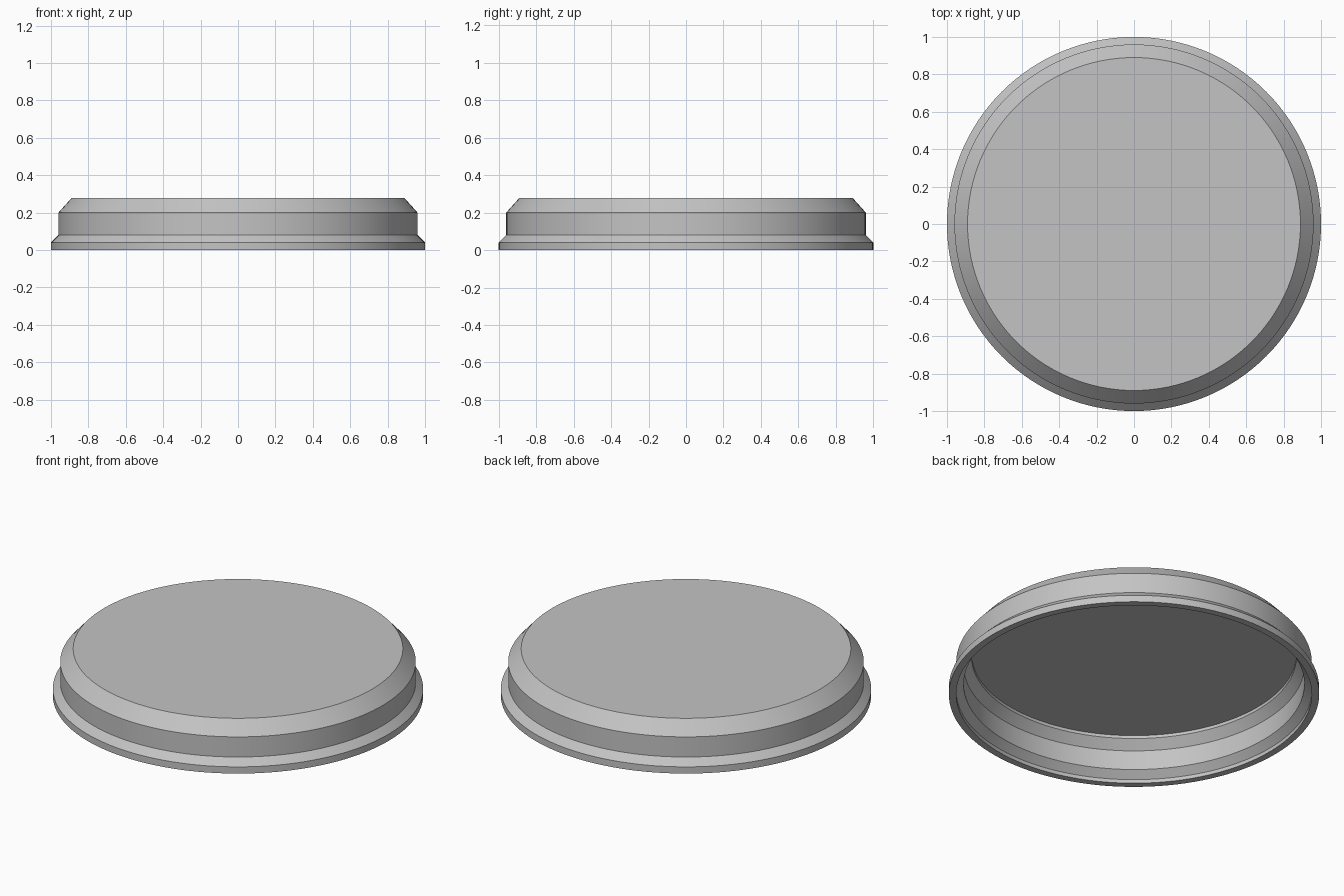
import bpy
import bmesh
from math import cos, sin, pi, radians

SEGMENTS = 128

cube = bpy.data.objects.get("Cube")
if cube:
    bpy.data.objects.remove(cube, do_unlink=True)

# Single plain grey for the whole lid
grey = bpy.data.materials.new("plain grey")
grey.use_nodes = True
colour = (0.55, 0.55, 0.55, 1)
grey.diffuse_color = colour
grey.node_tree.nodes["Principled BSDF"].inputs["Base Color"].default_value = colour

# Radius and height: up the outside, then down the hollow inside
outer = [(1.0, 0), (1.0, 0.04), (0.96, 0.08), (0.96, 0.2), (0.89, 0.278)]
inner = [(0.876, 0.248), (0.876, 0.23), (0.92, 0.178), (0.92, 0.062),
         (0.96, 0.022), (0.96, 0)]


def ring(bm, radius, z):
    angles = [2 * pi * i / SEGMENTS for i in range(SEGMENTS)]
    return [bm.verts.new((radius * cos(a), radius * sin(a), z)) for a in angles]


def bridge(bm, low, high):
    for i in range(SEGMENTS):
        j = (i + 1) % SEGMENTS
        bm.faces.new((low[i], low[j], high[j], high[i]))


bm = bmesh.new()
outside = [ring(bm, r, z) for r, z in outer]
inside = [ring(bm, r, z) for r, z in inner]

# Outer wall, inner wall and the flat rim between them
for wall in (outside, inside, [inside[-1], outside[0]]):
    for low, high in zip(wall, wall[1:]):
        bridge(bm, low, high)

# Flat top and its underside
bm.faces.new(outside[-1])
bm.faces.new(list(reversed(inside[0])))
bmesh.ops.recalc_face_normals(bm, faces=bm.faces)

mesh = bpy.data.meshes.new("lid")
bm.to_mesh(mesh)
bm.free()
mesh.materials.append(grey)
lid = bpy.data.objects.new("lid", mesh)
bpy.context.collection.objects.link(lid)

# Smooth round the walls, crisp at every step
bpy.ops.object.select_all(action='DESELECT')
lid.select_set(True)
bpy.context.view_layer.objects.active = lid
bpy.ops.object.shade_smooth_by_angle(angle=radians(30))
